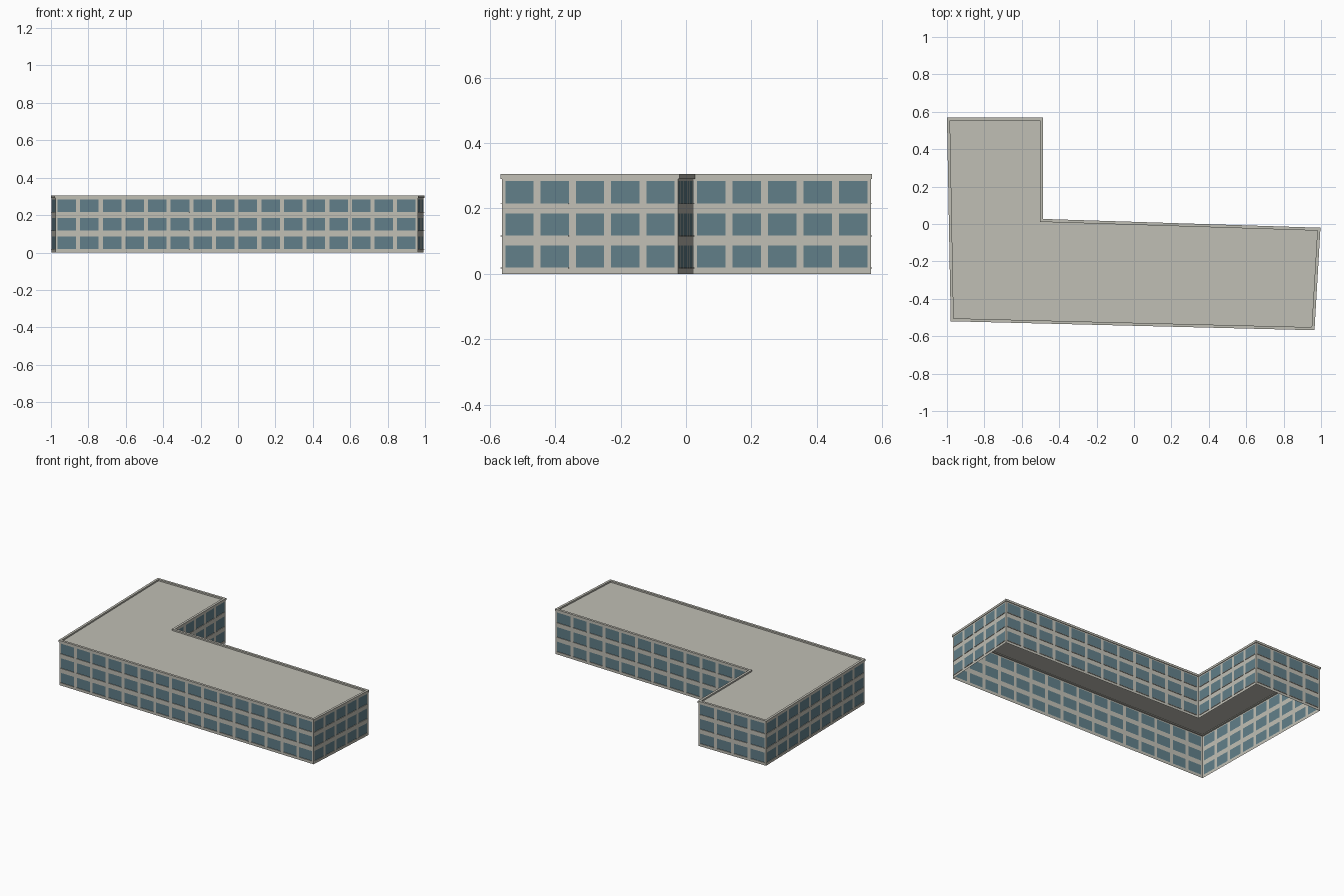
import bpy
import bmesh
from mathutils import Vector

cube = bpy.data.objects.get("Cube")
if cube:
    bpy.data.objects.remove(cube, do_unlink=True)


def material(name, rgb):
    m = bpy.data.materials.new(name)
    m.use_nodes = True
    m.diffuse_color = (*rgb, 1)
    m.node_tree.nodes["Principled BSDF"].inputs["Base Color"].default_value = (*rgb, 1)
    return m


STONE = material("pale stone", (0.53, 0.52, 0.46))
GLASS = material("blue grey glass", (0.12, 0.21, 0.25))

# Building outline, counter-clockwise, at the outer edge of the parapet
OUTLINE = [Vector(p) for p in [(-0.98, -0.52), (0.965, -0.568), (0.997, -0.02),
                               (-0.487, 0.027), (-0.487, 0.57), (-1.0, 0.57)]]
# Window sill and head height of each storey
STOREYS = [(0.02, 0.086), (0.118, 0.185), (0.216, 0.284)]
EAVES, ROOF, TOP = 0.291, 0.295, 0.305
BAY, PIER, RECESS = 0.12, 0.022, 0.008


def inward(poly, d):
    """Offset the outline inward by d with mitred corners."""
    out = []
    for i, p in enumerate(poly):
        a = (p - poly[i - 1]).normalized()
        b = (poly[(i + 1) % len(poly)] - p).normalized()
        na, nb = Vector((-a.y, a.x)), Vector((-b.y, b.x))
        out.append(p + (na + nb) * d / (1 + na.dot(nb)))
    return out


def finish(bm, name, *mats):
    bmesh.ops.remove_doubles(bm, verts=bm.verts, dist=0.00005)
    mesh = bpy.data.meshes.new(name)
    bm.to_mesh(mesh)
    bm.free()
    for m in mats:
        mesh.materials.append(m)
    ob = bpy.data.objects.new(name, mesh)
    bpy.context.collection.objects.link(ob)
    return ob


def add_box(bm, origin, along, out, length, depth, z0, z1):
    """Box lying along a wall, standing out from it."""
    ring = [origin, origin + along * length,
            origin + along * length - out * -depth, origin + out * depth]
    low = [bm.verts.new((p.x, p.y, z0)) for p in ring]
    high = [bm.verts.new((p.x, p.y, z1)) for p in ring]
    faces = [bm.faces.new(low), bm.faces.new(high)]
    for i in range(4):
        j = (i + 1) % 4
        faces.append(bm.faces.new((low[i], low[j], high[j], high[i])))
    bmesh.ops.recalc_face_normals(bm, faces=faces)


# Walls as grids with recessed windows, and a slim sill below every window
wall_line = inward(OUTLINE, 0.004)
names = ["front_wall", "left_end_wall", "rear_wall",
         "courtyard_wall", "rear_end_wall", "right_wall"]
levels = [0] + [z for storey in STOREYS for z in storey] + [EAVES]

for k, name in enumerate(names):
    start, end = wall_line[k], wall_line[(k + 1) % len(wall_line)]
    length = (end - start).length
    along = (end - start).normalized()
    out = Vector((along.y, -along.x))
    bays = round(length / BAY)
    step = length / bays
    stops = [0]
    for b in range(bays):
        stops += [b * step + PIER / 2, (b + 1) * step - PIER / 2]
    stops.append(length)

    bm = bmesh.new()
    grid = [[bm.verts.new((*(start + along * s), z)) for s in stops] for z in levels]
    windows = []
    for r in range(len(levels) - 1):
        for c in range(len(stops) - 1):
            f = bm.faces.new((grid[r][c], grid[r][c + 1],
                              grid[r + 1][c + 1], grid[r + 1][c]))
            if r % 2 and c % 2:
                windows.append(f)
    bmesh.ops.inset_individual(bm, faces=windows, thickness=0.001, depth=-RECESS)
    for f in windows:
        f.material_index = 1
    finish(bm, name, STONE, GLASS)

    bm = bmesh.new()
    for sill, head in STOREYS:
        for b in range(bays):
            origin = start + along * (b * step + PIER / 2)
            add_box(bm, origin, along, out, step - PIER, 0.004, sill - 0.003, sill)
    finish(bm, name.replace("wall", "sills"), STONE)

# Flat roof slab
inner_line = inward(OUTLINE, 0.016)
bm = bmesh.new()
bm.faces.new([bm.verts.new((p.x, p.y, ROOF)) for p in inner_line])
finish(bm, "roof", STONE)

# Parapet ring with a rectangular section
bm = bmesh.new()
section = [(OUTLINE, EAVES), (OUTLINE, TOP), (inner_line, TOP), (inner_line, EAVES)]
loops = [[bm.verts.new((p.x, p.y, z)) for p in line] for line, z in section]
for a in range(4):
    la, lb = loops[a], loops[(a + 1) % 4]
    for i in range(len(la)):
        j = (i + 1) % len(la)
        bm.faces.new((la[i], la[j], lb[j], lb[i]))
bmesh.ops.recalc_face_normals(bm, faces=bm.faces)
finish(bm, "parapet", STONE)
